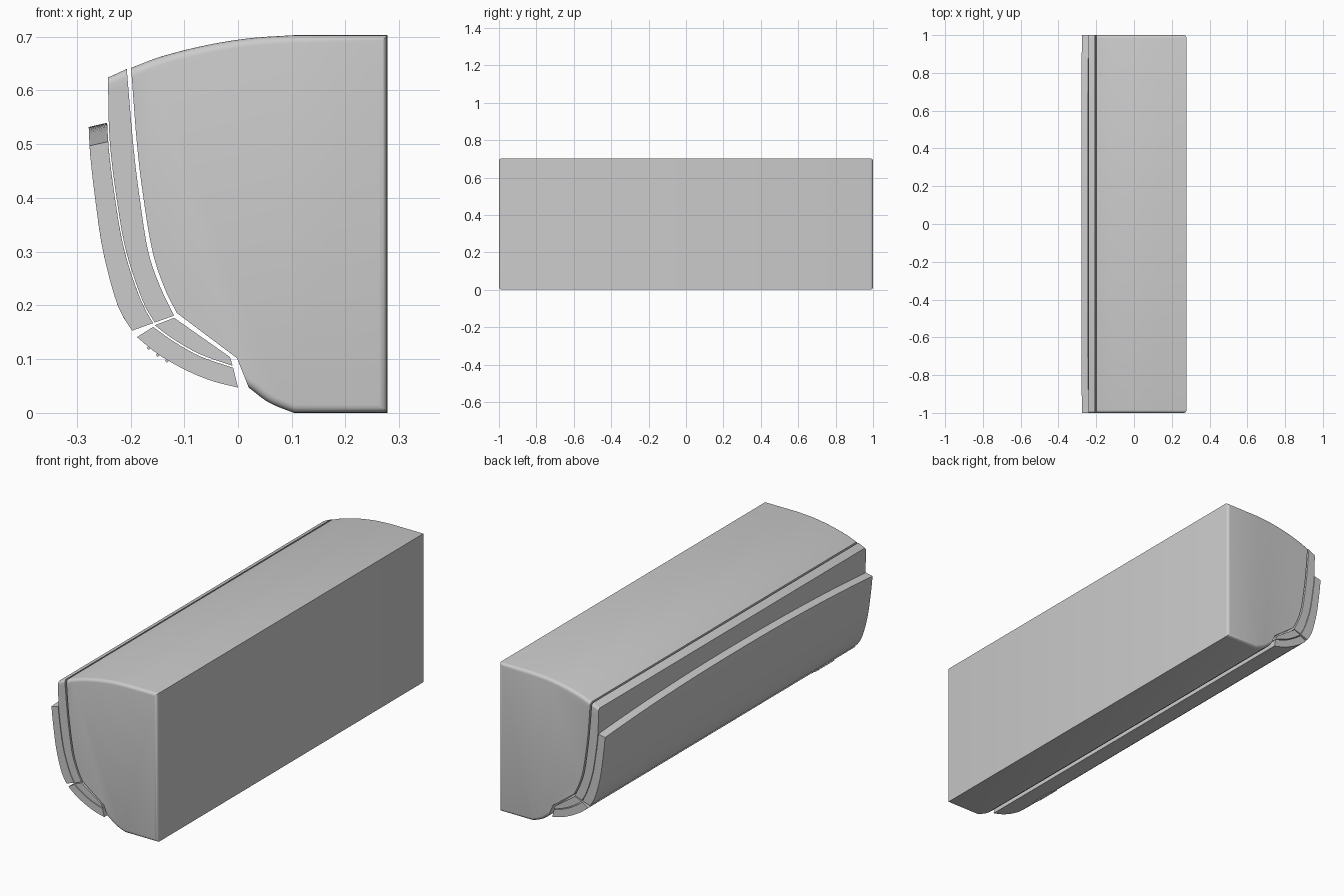
import bpy, bmesh
from mathutils import Vector

if "Cube" in bpy.data.objects:
    bpy.data.objects.remove(bpy.data.objects["Cube"])


def smooth(pts, n=5):
    """Catmull-Rom curve through (x, z) points."""
    p = [Vector(q) for q in pts]
    p = [2 * p[0] - p[1]] + p + [2 * p[-1] - p[-2]]
    out = []
    for i in range(1, len(p) - 2):
        a, b, c, d = p[i - 1:i + 3]
        for k in range(n):
            t = k / n
            out.append(0.5 * (2 * b + (c - a) * t + (2 * a - 5 * b + 4 * c - d) * t * t
                              + (3 * b - a - 3 * c + d) * t ** 3))
    return [tuple(q) for q in out] + [tuple(pts[-1])]


def x_at(curve, z):
    """x of a falling (x, z) curve at height z."""
    for (xa, za), (xb, zb) in zip(curve, curve[1:]):
        if za >= z >= zb and za > zb:
            return xa + (xb - xa) * (za - z) / (za - zb)
    return curve[0][0] if z > curve[0][1] else curve[-1][0]


def loft(name, sections, round_test=None, radius=0.015):
    """Skin equal-length loops [(y, [(x, z)...])]; optionally round end-cap edges."""
    bm = bmesh.new()
    rings = [[bm.verts.new((x, y, z)) for x, z in loop] for y, loop in sections]
    n = len(rings[0])
    for a, b in zip(rings, rings[1:]):
        for i in range(n):
            j = (i + 1) % n
            bm.faces.new((a[i], a[j], b[j], b[i]))
    bm.faces.new(rings[0])
    bm.faces.new(rings[-1])
    bmesh.ops.recalc_face_normals(bm, faces=bm.faces)
    if round_test:
        edges = [e for e in bm.edges
                 if abs(e.verts[0].co.y - e.verts[1].co.y) < 1e-6
                 and all(round_test(v.co) for v in e.verts)]
        bmesh.ops.bevel(bm, geom=edges, offset=radius, segments=4, profile=0.5,
                        affect='EDGES', clamp_overlap=True)
    me = bpy.data.meshes.new(name)
    bm.to_mesh(me)
    bm.free()
    ob = bpy.data.objects.new(name, me)
    bpy.context.collection.objects.link(ob)
    bpy.ops.object.select_all(action='DESELECT')
    ob.select_set(True)
    bpy.context.view_layer.objects.active = ob
    bpy.ops.object.shade_smooth_by_angle(angle=0.5)
    return ob


def prism(name, loop, y0=-1, y1=1, **kw):
    return loft(name, [(y0, loop), (y1, loop)], **kw)


# main housing
top = smooth([(-0.199, 0.642), (-0.14, 0.664), (-0.06, 0.684), (0.02, 0.697), (0.105, 0.703)])
gap = smooth([(-0.114, 0.186), (-0.137, 0.233), (-0.159, 0.30), (-0.176, 0.40),
              (-0.188, 0.50), (-0.199, 0.642)])
belly = smooth([(0.104, 0.0), (0.058, 0.019), (0.020, 0.047)])
prism("housing", [(0.278, 0.0)] + belly + [(-0.002, 0.102)] + gap + top[1:] + [(0.278, 0.703)],
      round_test=lambda c: c.z > 0.635 or (c.z < 0.048 and c.x > 0.01))

# front frame, set off from the housing by a thin gap
frame_out = smooth([(-0.242, 0.624), (-0.239, 0.51), (-0.226, 0.40), (-0.208, 0.30),
                    (-0.178, 0.21), (-0.155, 0.168)])
frame_in = smooth([(-0.119, 0.181), (-0.144, 0.233), (-0.167, 0.30), (-0.183, 0.40),
                   (-0.195, 0.50), (-0.207, 0.640)])
prism("front_frame", frame_out + frame_in,
      round_test=lambda c: c.z > 0.62, radius=0.012)

# outer panel whose upper edge bows upward at the middle
panel_out = smooth([(-0.278, 0.535), (-0.275, 0.48), (-0.266, 0.40), (-0.251, 0.30),
                    (-0.224, 0.20), (-0.197, 0.153)])
panel_in = [(x - 0.003, z) for x, z in frame_out]
N = 16
sections = []
for k in range(25):
    y = -1 + k / 12
    rise = 0.035 * (1 - abs(y) ** 2.2)
    zo = [0.153 + (0.497 + rise - 0.153) * i / N for i in range(N + 1)]
    zi = [0.167 + (0.505 + rise - 0.167) * i / N for i in range(N + 1)]
    sections.append((y, [(x_at(panel_out, z), z) for z in zo]
                     + [(x_at(panel_in, z), z) for z in reversed(zi)]))
loft("front_panel", sections)

# air outlet: inner lining strip and outer flap
prism("outlet_lining", [(-0.119, 0.177), (-0.015, 0.104), (-0.010, 0.088)]
      + smooth([(-0.011, 0.088), (-0.07, 0.109), (-0.12, 0.137), (-0.155, 0.163)]))
flap_out = smooth([(-0.188, 0.141), (-0.15, 0.110), (-0.10, 0.081), (-0.05, 0.060), (0.0, 0.047)])
flap_in = smooth([(-0.009, 0.084), (-0.07, 0.105), (-0.12, 0.133), (-0.158, 0.160)])
prism("outlet_flap", flap_out + flap_in)

# three small ribs on the flap near one end
for i, (x, z) in enumerate([(-0.166, 0.121), (-0.149, 0.108), (-0.132, 0.097)]):
    r = 0.004
    prism(f"flap_rib_{i + 1}", [(x - r, z), (x, z - r), (x + r, z), (x, z + r)], -0.87, -0.75)
